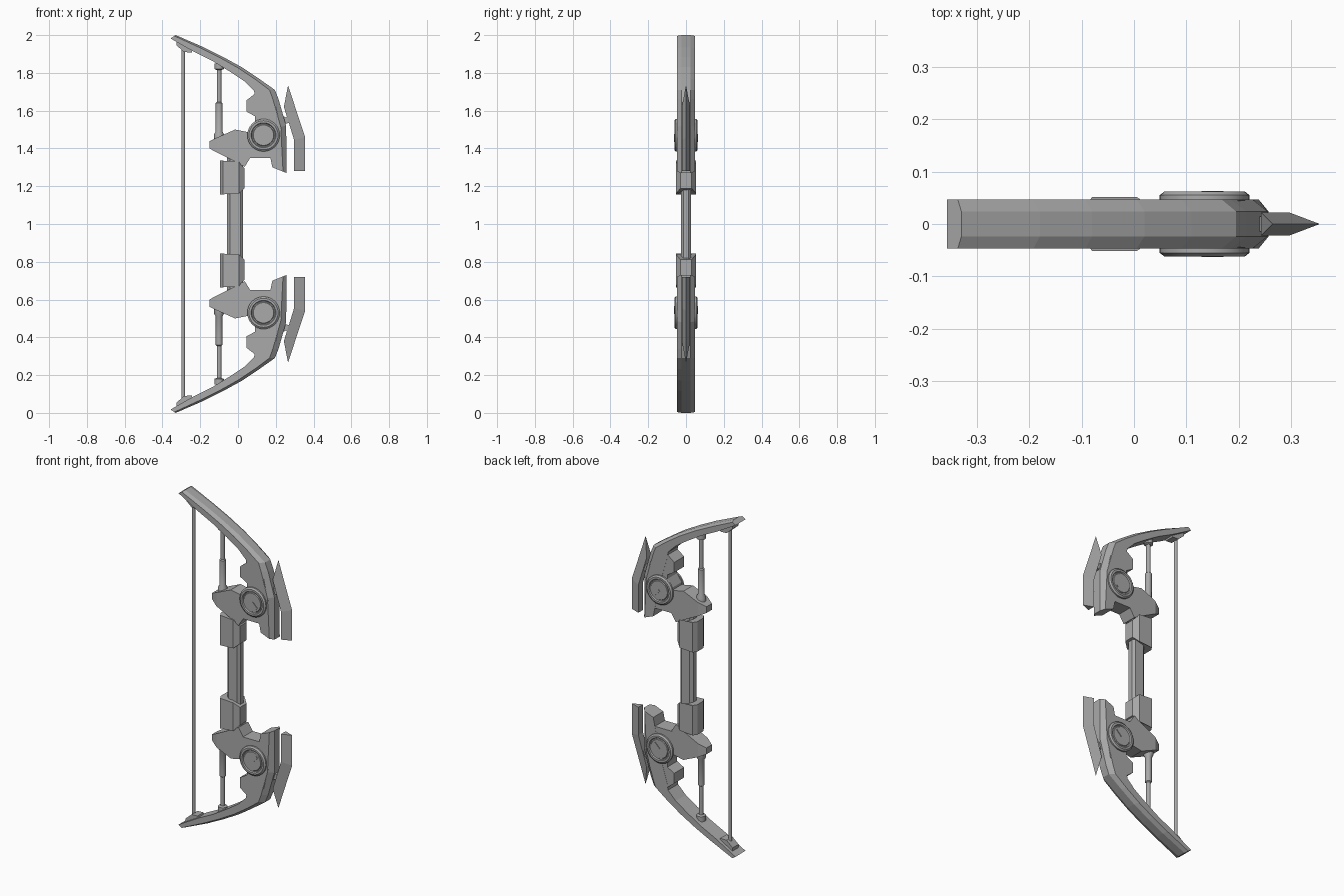
import bpy, bmesh, math
from mathutils import Matrix, Vector

cube = bpy.data.objects.get("Cube")
if cube:
    bpy.data.objects.remove(cube, do_unlink=True)

grey = bpy.data.materials.new("mid grey")
grey.use_nodes = True
COLOUR = (0.4, 0.4, 0.4, 1)
grey.diffuse_color = COLOUR
grey.node_tree.nodes["Principled BSDF"].inputs["Base Color"].default_value = COLOUR
MID = Vector((0, 0, 1))


def finish(name, bm, mirrored=True, smooth=False):
    """Turn a bmesh into an object, mirrored about mid height."""
    bmesh.ops.remove_doubles(bm, verts=bm.verts, dist=0.0001)
    bmesh.ops.translate(bm, verts=bm.verts, vec=-MID)
    bmesh.ops.recalc_face_normals(bm, faces=bm.faces)
    mesh = bpy.data.meshes.new(name)
    bm.to_mesh(mesh)
    bm.free()
    mesh.materials.append(grey)
    ob = bpy.data.objects.new(name, mesh)
    ob.location = MID
    bpy.context.collection.objects.link(ob)
    if mirrored:
        mod = ob.modifiers.new("Mirror", "MIRROR")
        mod.use_axis = (False, False, True)
    if smooth:
        bpy.ops.object.select_all(action="DESELECT")
        ob.select_set(True)
        bpy.context.view_layer.objects.active = ob
        bpy.ops.object.shade_smooth_by_angle(angle=math.radians(35))
    return ob


def loft(name, sections, **kw):
    """Skin a run of closed sections and cap both ends."""
    bm = bmesh.new()
    rings = [[bm.verts.new(p) for p in s] for s in sections]
    n = len(rings[0])
    for a, b in zip(rings, rings[1:]):
        for i in range(n):
            j = (i + 1) % n
            bm.faces.new((a[i], a[j], b[j], b[i]))
    bm.faces.new(rings[0])
    bm.faces.new(rings[-1])
    return finish(name, bm, **kw)


def prism(name, outline, half):
    """Front outline in x and z, extruded across y."""
    return loft(name, [[(x, y, z) for x, z in outline] for y in (-half, half)])


def lathe(name, profile, centre, axis, sides, **kw):
    """Sweep (radius, height) pairs round the given axis."""
    turn = Vector((0, 0, 1)).rotation_difference(Vector(axis)).to_matrix()
    rings = []
    for r, h in profile:
        angles = [2 * math.pi * i / sides for i in range(sides)]
        rings.append([Vector(centre) + turn @ Vector((r * math.cos(a), r * math.sin(a), h))
                      for a in angles])
    return loft(name, rings, smooth=True, **kw)


# Limb: outer edge is chamfered to a narrow flat band
WIDE, BAND = 0.047, 0.024
stations = [((-0.33, 2.0), (-0.357, 1.982)), ((-0.18, 1.935), (-0.23, 1.91)),
            ((-0.08, 1.885), (-0.13, 1.86)), ((0.02, 1.83), (-0.04, 1.805)),
            ((0.11, 1.77), (0.035, 1.755)), ((0.195, 1.71), (0.085, 1.705)),
            ((0.215, 1.66), (0.09, 1.67)), ((0.255, 1.52), (0.14, 1.5)),
            ((0.257, 1.27), (0.182, 1.3))]
sections = []
for (xo, zo), (xi, zi) in stations:
    t = 0.25
    xs, zs = xo + (xi - xo) * t, zo + (zi - zo) * t
    sections.append([(xi, -WIDE, zi), (xs, -WIDE, zs), (xo, -BAND, zo),
                     (xo, BAND, zo), (xs, WIDE, zs), (xi, WIDE, zi)])
loft("limb", sections)

# Notched hub plate behind the pivot
prism("limb_hub", [(0.09, 1.69), (0.045, 1.655), (0.045, 1.595), (0.09, 1.57),
                   (0.09, 1.545), (0.06, 1.5), (0.06, 1.35), (0.19, 1.35),
                   (0.23, 1.5), (0.2, 1.62)], 0.046)

# Bracket joining the hub to the grip, narrowed at its rear end
bracket = []
for x, top, low, half in [(-0.152, 1.437, 1.4, 0.025), (-0.11, 1.458, 1.378, 0.045),
                          (-0.015, 1.5, 1.33, 0.045), (0.035, 1.49, 1.302, 0.045),
                          (0.065, 1.484, 1.35, 0.045), (0.12, 1.48, 1.35, 0.045)]:
    bracket.append([(x, -half, top), (x, half, top), (x, half, low), (x, -half, low)])
loft("bracket", bracket)

# Round pivot with a raised rim, groove and key
rim = [(0.086, 0.045), (0.086, 0.055), (0.077, 0.062), (0.066, 0.062),
       (0.062, 0.055), (0.057, 0.055), (0.054, 0.059)]
for side, tag in ((-1, "front"), (1, "back")):
    lathe("pivot_" + tag, rim, (0.135, 0, 1.47), (0, side, 0), 32)
    bm = bmesh.new()
    bmesh.ops.create_cube(bm, size=1, matrix=Matrix.Translation((0.15, side * 0.06, 1.455))
                          @ Matrix.Rotation(math.radians(45), 4, "Y")
                          @ Matrix.Diagonal((0.045, 0.006, 0.014, 1)))
    finish("pivot_key_" + tag, bm)

# Blade fin: flat inner face, knife outer edge
fin = []
for xi, zi, xo, zo, half in [(0.265, 1.735, 0.265, 1.735, 0.0), (0.243, 1.62, 0.304, 1.615, 0.022),
                             (0.297, 1.445, 0.355, 1.46, 0.022), (0.297, 1.28, 0.355, 1.28, 0.022)]:
    fin.append([(xi, -half, zi), (xo, 0, zo), (xi, half, zi)])
loft("blade_fin", fin)
prism("fin_mount", [(0.22, 1.545), (0.25, 1.53), (0.285, 1.54), (0.275, 1.575),
                    (0.25, 1.565), (0.22, 1.585)], 0.014)

# Grip collar: eight-sided, sloping down towards the front edge
plan = [(-0.095, 0.03), (-0.08, 0.052), (0.005, 0.052), (0.035, 0.03)]
plan += [(x, -y) for x, y in reversed(plan)]
loft("grip_collar", [[(x, y, 1.157 + max(0, x) * 0.9) for x, y in plan],
                     [(x, y, 1.335 - max(0, x) * 1.2) for x, y in plan]])

# Grip bar and the neck inside each collar
bar = [(-0.058, 0.014), (-0.043, 0.027), (0.012, 0.027), (0.026, 0.014)]
bar += [(x, -y) for x, y in reversed(bar)]
loft("grip", [[(x, y, z) for x, y in bar] for z in (0.64, 1.36)], mirrored=False)

# Telescopic strut
lathe("strut", [(0.026, 1.44), (0.026, 1.475), (0.018, 1.49), (0.018, 1.64), (0.012, 1.645),
                (0.012, 1.815), (0.025, 1.82), (0.025, 1.85)], (-0.1, 0, 0), (0, 0, 1), 16)

# String and its anchors
lathe("string", [(0.01, 0.08), (0.01, 1.92)], (-0.29, 0, 0), (0, 0, 1), 12, mirrored=False)
prism("string_anchor", [(-0.325, 1.965), (-0.325, 1.945), (-0.285, 1.91),
                        (-0.245, 1.908), (-0.24, 1.925)], 0.028)
